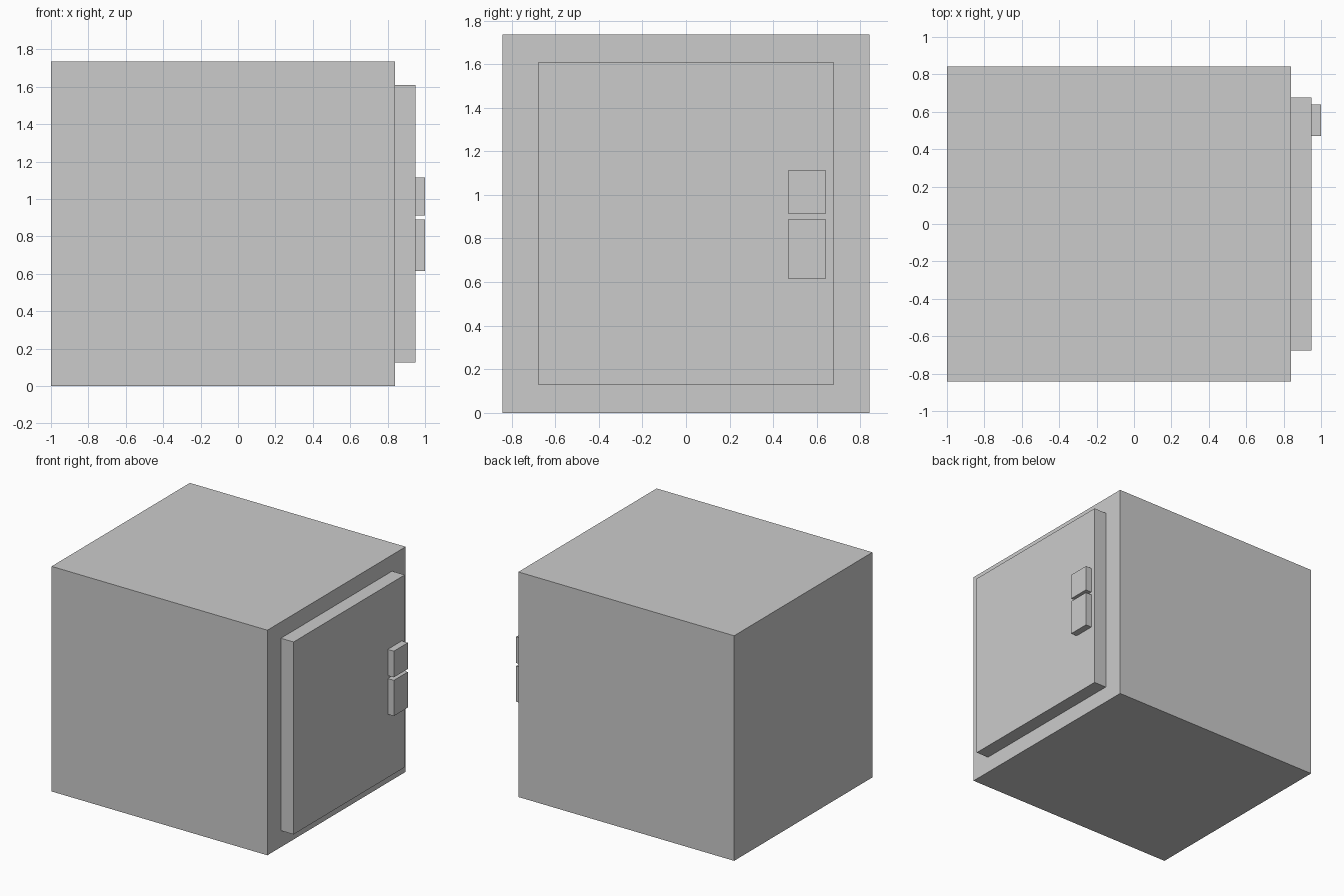
import bpy
import bmesh
from mathutils import Vector

if "Cube" in bpy.data.objects:
    bpy.data.objects.remove(bpy.data.objects["Cube"])


def box(name, x, y, z):
    """Box spanning the (min, max) range given on each axis."""
    bm = bmesh.new()
    bmesh.ops.create_cube(bm, size=1)
    size = Vector((r[1] - r[0] for r in (x, y, z)))
    bmesh.ops.scale(bm, vec=size, verts=bm.verts)
    mesh = bpy.data.meshes.new(name)
    bm.to_mesh(mesh)
    bm.free()
    obj = bpy.data.objects.new(name, mesh)
    obj.location = [(r[0] + r[1]) / 2 for r in (x, y, z)]
    bpy.context.collection.objects.link(obj)
    return obj


# Safe body
box("safe_body", (-1, 0.84), (-0.842, 0.842), (0, 1.735))

# Raised door on the right side
box("door", (0.84, 0.948), (-0.677, 0.677), (0.127, 1.61))

# Keypad plate above the handle plate
for name, z in (("keypad_plate", (0.913, 1.115)), ("handle_plate", (0.615, 0.89))):
    box(name, (0.948, 1.0), (0.47, 0.64), z)
